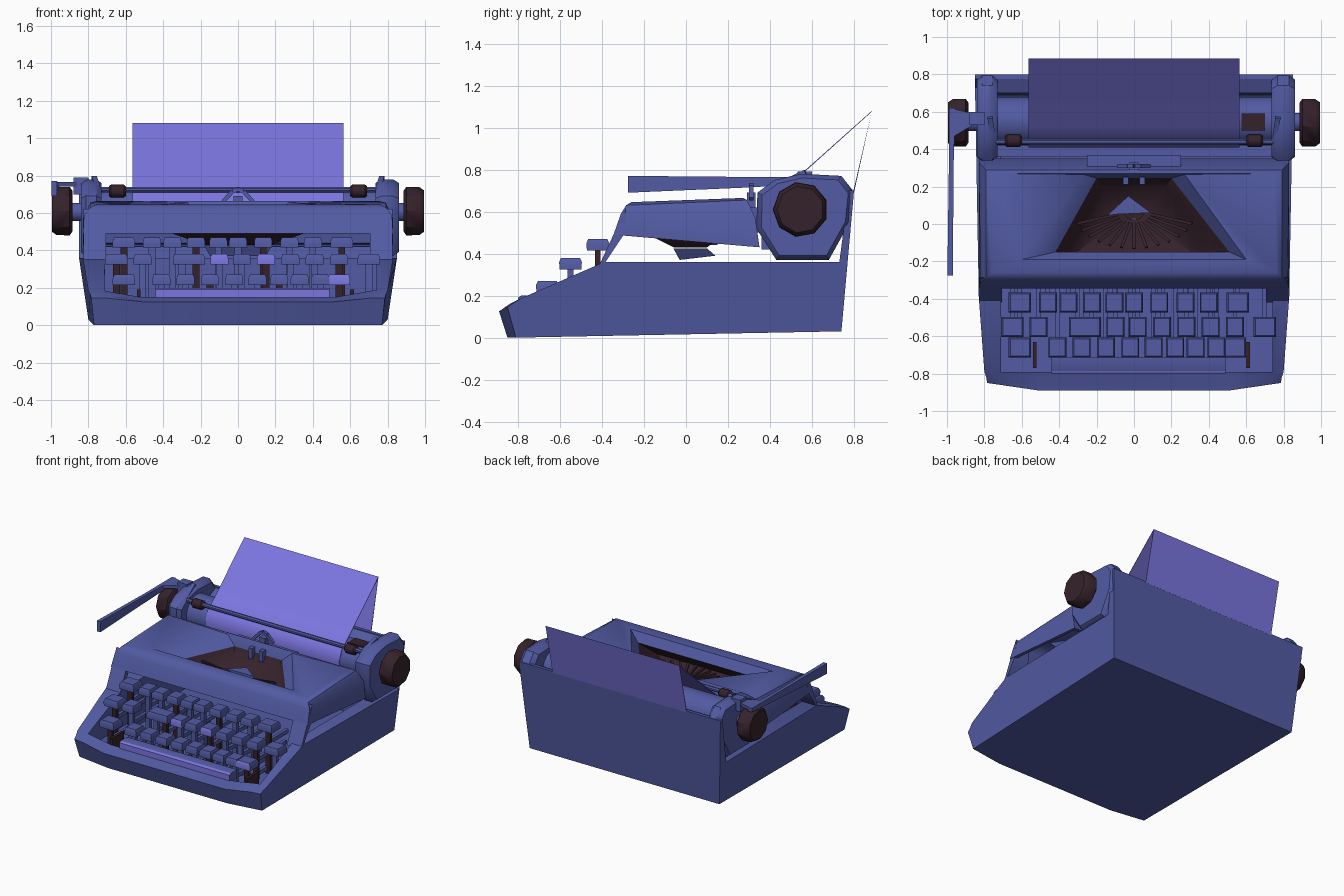
import bpy, bmesh, math
from mathutils import Vector

if "Cube" in bpy.data.objects:
    bpy.data.objects.remove(bpy.data.objects["Cube"])


def material(name, rgb):
    m = bpy.data.materials.new(name)
    m.diffuse_color = (*rgb, 1)
    m.use_nodes = True
    m.node_tree.nodes["Principled BSDF"].inputs["Base Color"].default_value = m.diffuse_color
    return m


BLUE = material("slate_blue", (0.085, 0.105, 0.37))
DARK = material("dark_brown", (0.036, 0.016, 0.024))
LILAC = material("paper_lilac", (0.20, 0.18, 0.74))


def loft(name, rings, mat, cap=True):
    """Skin a list of closed loops of equal length."""
    bm = bmesh.new()
    loops = [[bm.verts.new(p) for p in r] for r in rings]
    n = len(loops[0])
    for a, b in zip(loops, loops[1:]):
        for i in range(n):
            j = (i + 1) % n
            bm.faces.new((a[i], a[j], b[j], b[i]))
    if cap:
        bm.faces.new(loops[0])
        bm.faces.new(loops[-1])
    bmesh.ops.recalc_face_normals(bm, faces=bm.faces)
    me = bpy.data.meshes.new(name)
    bm.to_mesh(me)
    bm.free()
    me.materials.append(mat)
    ob = bpy.data.objects.new(name, me)
    bpy.context.collection.objects.link(ob)
    return ob


def prism(name, pts, x0, x1, mat):
    return loft(name, [[(x, y, z) for y, z in pts] for x in (x0, x1)], mat)


def box(name, x0, x1, y0, y1, z0, z1, mat):
    return prism(name, [(y0, z0), (y1, z0), (y1, z1), (y0, z1)], x0, x1, mat)


def turned(name, stations, y, z, mat, n=12):
    """Round part along x from (x, radius) stations."""
    ang = [math.tau * (i + 0.5) / n for i in range(n)]
    return loft(name, [[(x, y + r * math.cos(a), z + r * math.sin(a)) for a in ang]
                       for x, r in stations], mat)


def bar(name, p, q, w, mat):
    """Square bar between two points."""
    p, q = Vector(p), Vector(q)
    d = (q - p).normalized()
    u = d.cross(Vector((0, 0, 1)) if abs(d.z) < 0.9 else Vector((0, 1, 0))).normalized() * w
    v = d.cross(u)
    return loft(name, [[c + u + v, c - u + v, c - u - v, c + u - v] for c in (p, q)], mat)


def sheet(name, pts, x0, x1, t, mat):
    """Thin bent sheet following a side profile."""
    back = []
    for i, (y, z) in enumerate(pts):
        a, b = pts[max(i - 1, 0)], pts[min(i + 1, len(pts) - 1)]
        n = Vector((-(b[1] - a[1]), b[0] - a[0])).normalized() * t
        back.append((y + n.x, z + n.y))
    return prism(name, pts + back[::-1], x0, x1, mat)


# base tub: side profile (y, z, half width), chamfered front corners, lower front lip
prof = [(-0.85, 0.0, 0.77), (0.74, 0.03, 0.80), (0.80, 0.70, 0.85), (0.775, 0.70, 0.85),
        (0.73, 0.36, 0.85), (-0.39, 0.36, 0.83), (-0.79, 0.185, 0.80), (-0.86, 0.165, 0.79),
        (-0.89, 0.145, 0.785)]
stations = []
for f in (-1, -0.90, -0.65, 0.65, 0.90, 1):
    stations.append([(f * w, y + (0.04 * max(0, abs(f) - 0.65) / 0.35 if y < -0.84 else 0),
                      z - (0.035 if abs(f) < 0.7 and y < -0.7 and z > 0.15 else 0)
                      - (0.02 if abs(f) < 0.7 and z == 0.145 else 0)) for y, z, w in prof])
base = loft("base_tub", stations, BLUE)
cutter = prism("well_cutter", [(-0.79, 0.08), (0.71, 0.08), (0.71, 0.9), (-0.79, 0.9)],
               -0.71, 0.74, BLUE)
cutter.hide_render = True
mod = base.modifiers.new("well", "BOOLEAN")
mod.object, mod.operation, mod.solver = cutter, "DIFFERENCE", "EXACT"
bpy.context.view_layer.objects.active = base
bpy.ops.object.modifier_apply(modifier="well")
bpy.data.objects.remove(cutter)


# top cover: rings of four corners from the lower edge up, over and into the opening
def ring(xf, yf, zf, xb, yb, zb, sx=0.0):
    return [(-xf, yf, zf), (xf + sx, yf, zf), (xb, yb, zb), (-xb, yb, zb)]


hole = ring(0.42, -0.15, 0.57, 0.20, 0.245, 0.59, 0.09)
cover = [ring(0.80, -0.33, 0.49, 0.80, 0.31, 0.44), ring(0.83, -0.345, 0.49, 0.83, 0.35, 0.43),
         ring(0.82, -0.31, 0.59, 0.83, 0.33, 0.57), ring(0.79, -0.285, 0.63, 0.79, 0.29, 0.655),
         ring(0.76, -0.26, 0.645, 0.75, 0.27, 0.665), ring(0.60, -0.19, 0.635, 0.27, 0.265, 0.655),
         hole]
loft("top_cover", cover, BLUE, cap=False)
for s in (-1, 1):
    prism("cover_cheek", [(-0.285, 0.62), (-0.42, 0.33), (-0.39, 0.35), (-0.29, 0.50)],
          s * 0.705, s * 0.825, BLUE)

# dark type basket below the opening, with fanned type bars and a pivot segment
low = ring(0.18, -0.06, 0.43, 0.10, 0.10, 0.43)
loft("type_basket", [hole, ring(0.38, -0.20, 0.50, 0.17, 0.2, 0.50), low,
                     ring(0.01, 0.02, 0.43, 0.01, 0.03, 0.43)], DARK, cap=False)
loft("basket_base", [ring(0.18, -0.06, 0.425, 0.10, 0.10, 0.425),
                     ring(0.15, -0.03, 0.37, 0.05, 0.14, 0.39)], BLUE)
for i in range(13):
    a = math.radians(200 + 140 * i / 12)
    bar("type_bar", (0.06 * math.cos(a), 0.08 + 0.06 * math.sin(a), 0.48),
        (0.33 * math.cos(a), 0.07 + 0.2 * math.sin(a), 0.54), 0.008, DARK)
loft("pivot_segment", [[(-0.14, 0.05, z), (0.09, 0.06, z), (-0.03, 0.15, z)]
                       for z in (0.44, 0.51)], BLUE)

# ribbon guide: small arch on a post behind the opening
arch = [(-0.08, 0.66), (-0.03, 0.715), (0.0, 0.727), (0.03, 0.715), (0.08, 0.66)]
for (xa, za), (xb, zb) in zip(arch, arch[1:]):
    bar("ribbon_arch", (xa, 0.31, za), (xb, 0.31, zb), 0.011, BLUE)
box("ribbon_post", -0.025, 0.025, 0.29, 0.33, 0.50, 0.69, BLUE)
box("ribbon_plate", -0.25, 0.25, 0.30, 0.37, 0.50, 0.62, BLUE)
for s in (-1, 1):
    box("type_guide", s * 0.03, s * 0.06, 0.21, 0.25, 0.55, 0.63, BLUE)

# keys: rows of (y, underside z, x positions)
rows = [
    (-0.42, 0.415, (-0.61, -0.46, -0.35, -0.225, -0.105, 0.0, 0.135, 0.275, 0.40, 0.555)),
    (-0.55, 0.325, (-0.65, -0.51, -0.30, -0.225, -0.10, 0.02, 0.15, 0.28, 0.41, 0.54, 0.70)),
    (-0.66, 0.215, (-0.61, -0.41, -0.28, -0.15, -0.02, 0.105, 0.22, 0.33, 0.44, 0.54)),
]
for r, (y, z, xs) in enumerate(rows):
    for i, x in enumerate(xs):
        w = 0.06 if i in (0, len(xs) - 1) else 0.048
        key = loft("key_cap", [[(x - a, y - b, zz), (x + a, y - b, zz), (x + a, y + b, zz),
                                (x - a, y + b, zz)] for a, b, zz in
                               ((w, 0.052, z), (w, 0.054, z + 0.035), (w * 0.85, 0.045, z + 0.055))],
                   BLUE)
        if (r, i) in ((2, 9), (1, 4), (1, 6)):  # a few caps with pale fronts
            key.data.materials.append(LILAC)
            for p in key.data.polygons:
                p.material_index = 1 if p.normal.y < -0.4 else 0
        box("key_stem", x - 0.018, x + 0.018, y - 0.014, y + 0.014, 0.08, z,
            DARK if i % 3 == 0 else BLUE)
        box("key_lever", x - 0.012, x + 0.012, y, -0.2, z - 0.11, z - 0.08, BLUE)

# space bar with a pale front, and its arms
space = loft("space_bar", [[(x, -0.80, 0.12), (x, -0.71, 0.14), (x, -0.71, 0.20), (x, -0.785, 0.20),
                            (x, -0.80, 0.19)] for x in (-0.44, 0.49)], BLUE)
space.data.materials.append(LILAC)
for p in space.data.polygons:
    p.material_index = 1 if p.normal.y < -0.4 else 0
for x in (-0.53, 0.61):
    box("space_bar_arm", x - 0.01, x + 0.01, -0.77, -0.63, 0.09, 0.19, DARK)

# carriage: end plates, front rail and rear tray
plate = [(0.335, 0.52), (0.34, 0.69), (0.42, 0.75), (0.55, 0.78), (0.74, 0.77), (0.795, 0.70),
         (0.78, 0.55), (0.68, 0.37), (0.43, 0.37)]
ins = [(0.57 + (y - 0.57) * 0.9, 0.58 + (z - 0.58) * 0.9) for y, z in plate]
for x0, x1 in ((-0.84, -0.73), (0.735, 0.86)):
    e = (x1 - x0) * 0.25
    loft("carriage_end", [[(x, y, z) for y, z in p] for x, p in
                          ((x0, ins), (x0 + e, plate), (x1 - e, plate), (x1, ins))], BLUE)
box("carriage_rail", -0.75, 0.75, 0.36, 0.42, 0.42, 0.52, BLUE)
sheet("rear_tray", [(0.79, 0.70), (0.70, 0.66), (0.69, 0.52), (0.60, 0.44), (0.42, 0.43)],
      -0.75, 0.75, 0.012, BLUE)

# platen roller with a dark strip at the right end, axle and knobs
turned("platen", [(-0.75, 0.13), (0.75, 0.13)], 0.55, 0.60, BLUE, 24)
box("platen_strip", 0.575, 0.70, 0.50, 0.59, 0.722, 0.731, DARK)
turned("platen_axle", [(-0.92, 0.05), (0.91, 0.05)], 0.545, 0.605, BLUE)
for s in (-1, 1):
    turned("platen_knob", [(s * 0.885, 0.11), (s * 0.90, 0.132), (s * 0.97, 0.13),
                           (s * 0.995, 0.112)], 0.545, 0.61, DARK, 9)

# paper bail with rollers and arms
turned("paper_bail", [(-0.75, 0.016), (0.75, 0.016)], 0.44, 0.725, BLUE, 8)
for s in (-1, 1):
    turned("bail_roller", [(s * 0.60, 0.025), (s * 0.61, 0.034), (s * 0.68, 0.034),
                           (s * 0.69, 0.025)], 0.445, 0.717, DARK, 10)
    bar("bail_arm", (s * 0.75, 0.44, 0.725), (s * 0.77, 0.57, 0.785), 0.014, BLUE)

# paper wrapped round the roller, folding to the back
sheet("paper", [(0.80, 0.69), (0.885, 1.08), (0.52, 0.755), (0.44, 0.69), (0.41, 0.61),
                (0.43, 0.52)], -0.565, 0.565, 0.005, LILAC)

# carriage return lever and its hinge
loft("return_lever", [[(x0, y, z0), (x1, y, z0), (x1, y, z1), (x0, y, z1)] for x0, x1, y, z0, z1 in
                      ((-0.998, -0.968, -0.275, 0.69, 0.77), (-0.99, -0.965, 0.3, 0.715, 0.765),
                       (-0.99, -0.955, 0.62, 0.735, 0.765))], BLUE)
loft("lever_hinge", [[(-0.98, 0.62, z), (-0.96, 0.47, z), (-0.86, 0.53, z), (-0.86, 0.59, z)]
                     for z in (0.742, 0.765)], BLUE)
box("hinge_block", -0.88, -0.80, 0.53, 0.60, 0.70, 0.79, BLUE)

# smooth shading that keeps sharp edges
for o in bpy.context.scene.objects:
    o.select_set(o.type == "MESH")
bpy.context.view_layer.objects.active = base
bpy.ops.object.shade_smooth_by_angle(angle=math.radians(38))
